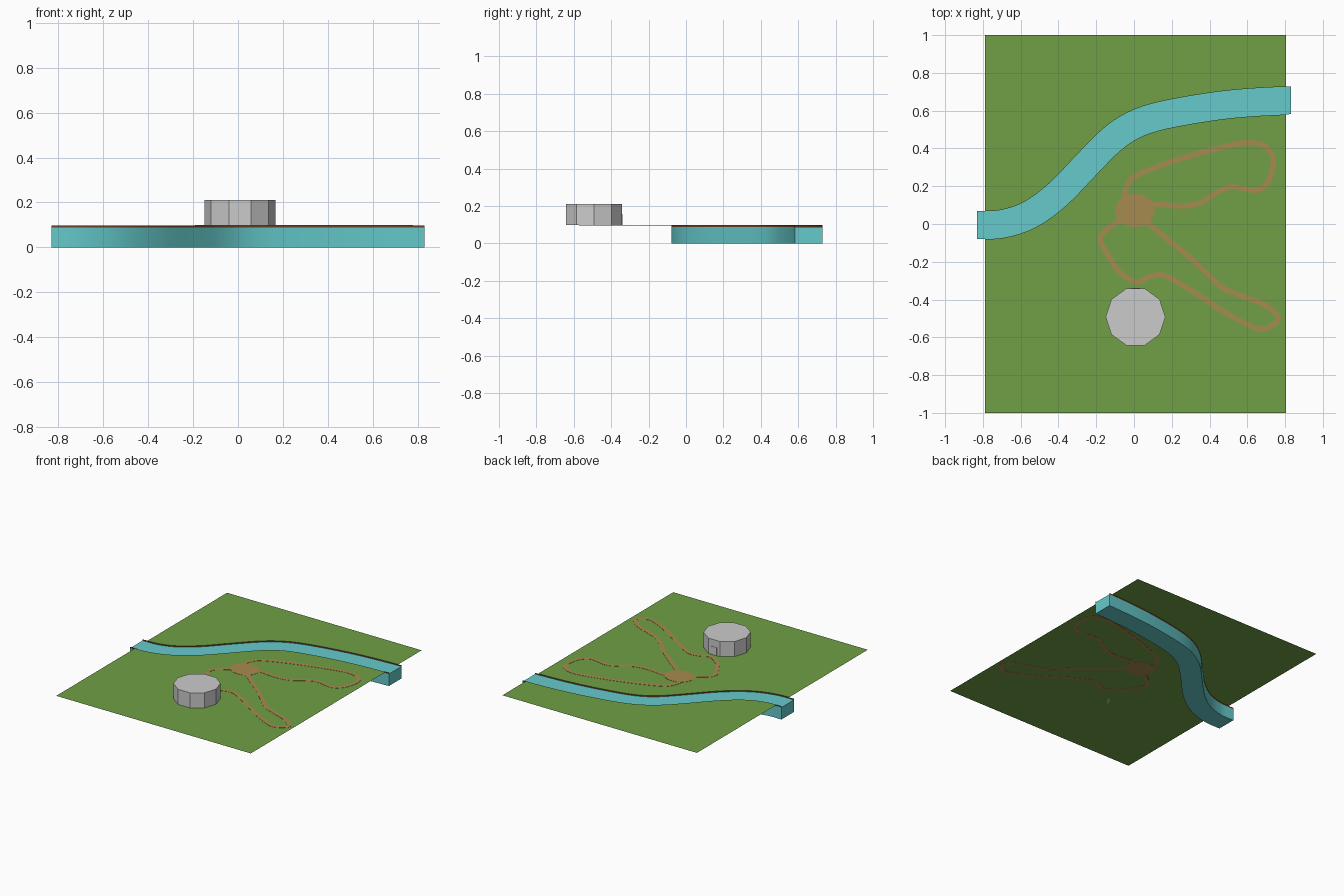
import bpy, bmesh, math
from mathutils import Vector

if "Cube" in bpy.data.objects:
    bpy.data.objects.remove(bpy.data.objects["Cube"])

GROUND_Z, WATER_Z = 0.098, 0.089


def material(name, rgb):
    m = bpy.data.materials.new(name)
    m.diffuse_color = (*rgb, 1)
    m.use_nodes = True
    m.node_tree.nodes["Principled BSDF"].inputs["Base Color"].default_value = m.diffuse_color
    return m


def build(name, verts, faces, mat=None, fix_normals=True):
    me = bpy.data.meshes.new(name)
    me.from_pydata([tuple(v) for v in verts], [], faces)
    if fix_normals:
        bm = bmesh.new()
        bm.from_mesh(me)
        bmesh.ops.recalc_face_normals(bm, faces=bm.faces)
        bm.to_mesh(me)
        bm.free()
    ob = bpy.data.objects.new(name, me)
    bpy.context.collection.objects.link(ob)
    if mat:
        me.materials.append(mat)
    return ob


def smooth(ob, angle=30):
    bpy.ops.object.select_all(action='DESELECT')
    ob.select_set(True)
    bpy.context.view_layer.objects.active = ob
    bpy.ops.object.shade_smooth_by_angle(angle=math.radians(angle))


def spline(pts, steps):
    """Catmull-Rom curve through 2D points."""
    p = [Vector(q) for q in pts]
    p = [2 * p[0] - p[1]] + p + [2 * p[-1] - p[-2]]
    out = []
    for a, b, c, d in zip(p, p[1:], p[2:], p[3:]):
        for k in range(steps):
            t = k / steps
            out.append(0.5 * (2 * b + (c - a) * t + (2 * a - 5 * b + 4 * c - d) * t * t
                              + (3 * b - a - 3 * c + d) * t ** 3))
    return out + [p[-2]]


def edges(line, width):
    """Left and right edge lines of a ribbon."""
    left, right = [], []
    for i, q in enumerate(line):
        t = (line[min(i + 1, len(line) - 1)] - line[max(i - 1, 0)]).normalized()
        n = Vector((-t.y, t.x)) * width / 2
        left.append(q + n)
        right.append(q - n)
    return left, right


def ribbon(name, left, right, z0, z1, mat):
    """Closed band of rectangular section."""
    v, f = [], []
    for l, r in zip(left, right):
        v += [(*l, z0), (*r, z0), (*r, z1), (*l, z1)]
    n = len(left)
    for i in range(n - 1):
        for k in range(4):
            a, b = 4 * i + k, 4 * i + (k + 1) % 4
            f.append((a, b, b + 4, a + 4))
    f += [(0, 1, 2, 3), tuple(range(4 * n - 4, 4 * n))]
    return build(name, v, f, mat)


def prism(name, cx, cy, rx, ry, sides, z0, z1, mat=None):
    ring = [(cx + rx * math.cos(2 * math.pi * i / sides),
             cy + ry * math.sin(2 * math.pi * i / sides)) for i in range(sides)]
    v = [(*q, z0) for q in ring] + [(*q, z1) for q in ring]
    f = [(i, (i + 1) % sides, (i + 1) % sides + sides, i + sides) for i in range(sides)]
    f += [tuple(range(sides)), tuple(range(sides, 2 * sides))]
    return build(name, v, f, mat)


grass = material("grass", (0.16, 0.35, 0.058))
water = material("water", (0.13, 0.59, 0.60))
dirt = material("dirt", (0.39, 0.26, 0.077))
bank = material("bank", (0.15, 0.055, 0.02))

# River body, sunk through the ground
course = spline([(-.83, -.005), (-.7, .0), (-.55, .05), (-.4, .16), (-.25, .315), (-.12, .445),
                 (0, .525), (.15, .575), (.4, .62), (.6, .642), (.83, .655)], 4)
north, south = edges(course, 0.147)
for side, s in ((north, 1), (south, -1)):  # square ends
    side[0] = course[0] + Vector((0, s * 0.0735))
    side[-1] = course[-1] + Vector((0, s * 0.0735))
smooth(ribbon("river", north, south, 0, WATER_Z, water))

# Thin brown banks along both river sides
for name, side in (("north_bank", north), ("south_bank", south)):
    n = len(side)
    v = [(*q, WATER_Z) for q in side] + [(*q, GROUND_Z) for q in side]
    build(name, v, [(i, i + 1, i + 1 + n, i + n) for i in range(n - 1)], bank, False)

# Ground sheets on either side of the river
X0, X1 = -0.79, 0.805
for name, side, y in (("north_ground", north, 1), ("south_ground", south, -1)):
    mid = [q for q in side if X0 < q.x < X1]
    loop = [(X0, y), (X0, mid[0].y)] + [tuple(q) for q in mid] + [(X1, mid[-1].y), (X1, y)]
    if y > 0:
        loop.reverse()
    v = [(*q, GROUND_Z) for q in loop]
    face = tuple(range(len(v))) if y > 0 else tuple(reversed(range(len(v))))
    build(name, v, [tuple(range(len(v)))[::-1] if y < 0 else face], grass, False)
for name in ("north_ground", "south_ground"):  # face upwards
    me = bpy.data.objects[name].data
    if me.polygons[0].normal.z < 0:
        me.flip_normals()

# Footpaths and the round clearing where they meet
PATH0, PATH1 = GROUND_Z - 0.001, GROUND_Z + 0.0015
trails = {
    "north_path": [(-.03, .10), (-.05, .16), (-.02, .23), (.03, .265), (.135, .308), (.294, .36),
                   (.454, .403), (.586, .43), (.676, .42), (.73, .37), (.735, .30), (.708, .223),
                   (.655, .18), (.586, .186), (.507, .196), (.427, .16), (.347, .111),
                   (.241, .095), (.109, .106), (.05, .09)],
    "south_path": [(-.03, .05), (-.09, .01), (-.165, -.05), (-.175, -.10), (-.13, -.175),
                   (-.09, -.24), (-.035, -.285), (.02, -.307), (.08, -.28), (.15, -.27),
                   (.24, -.313), (.347, -.38), (.48, -.467), (.61, -.535), (.69, -.557),
                   (.763, -.51), (.745, -.47), (.676, -.42), (.56, -.377), (.464, -.334),
                   (.374, -.25), (.268, -.154), (.09, -.01), (.04, .03)],
}
for name, pts in trails.items():
    ribbon(name, *edges(spline(pts, 4), 0.028), PATH0, PATH1, dirt)
prism("clearing", .005, .072, .106, .09, 16, PATH0, PATH1, dirt)

# Ten-sided building with a door facing the clearing
prism("building", .008, -.492, .158, .158, 10, GROUND_Z, 0.21)
bpy.ops.mesh.primitive_cube_add(size=1, location=(.008, -.341, GROUND_Z + .03))
door = bpy.context.object
door.name = "door"
door.scale = (.045, .004, .06)
door.data.materials.append(material("door_grey", (.75, .75, .75)))
